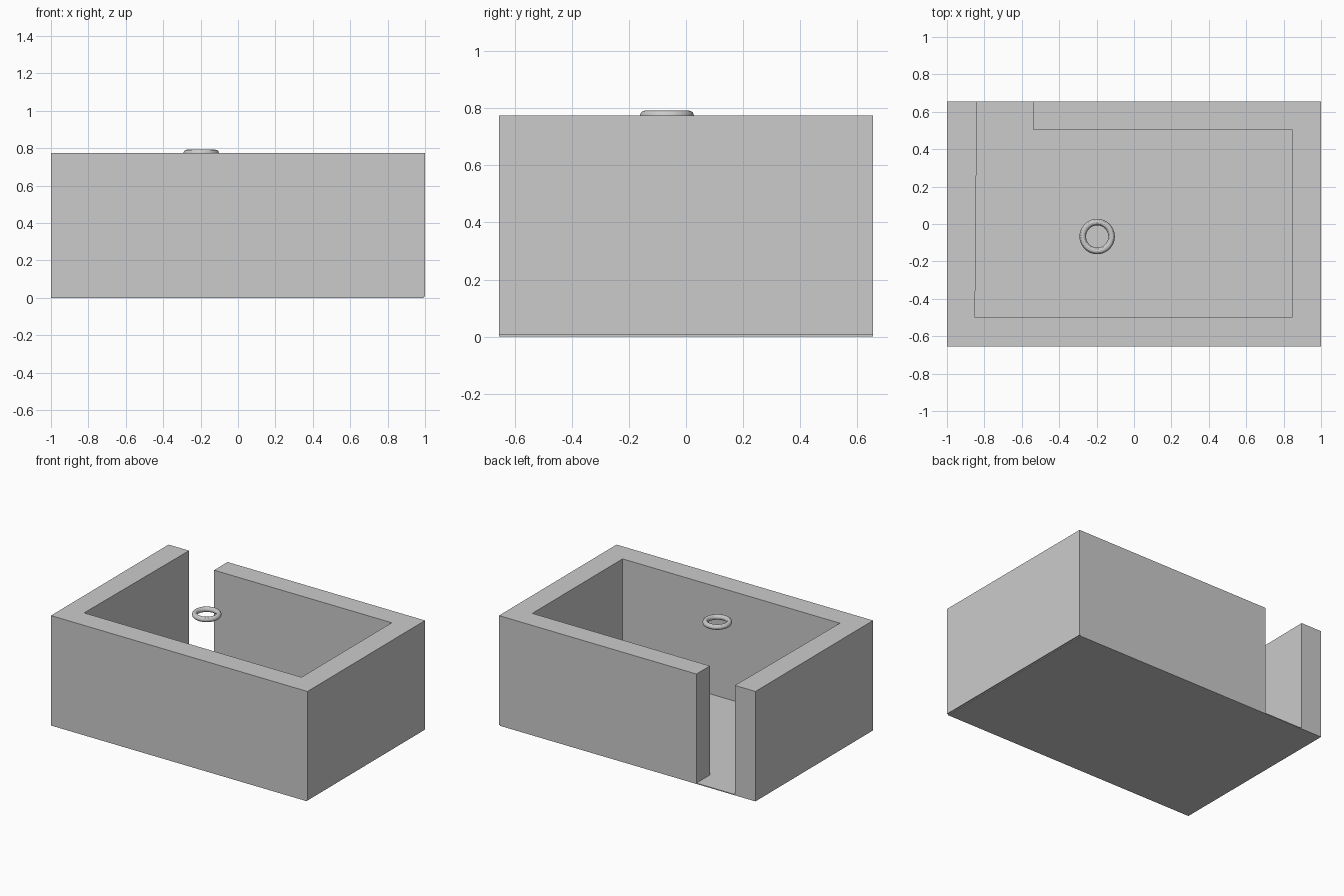
import bpy, bmesh

if "Cube" in bpy.data.objects:
    bpy.data.objects.remove(bpy.data.objects["Cube"])


def prism(name, outline, z0, z1):
    """Extrude a flat outline between two heights."""
    bm = bmesh.new()
    face = bm.faces.new([bm.verts.new((x, y, z0)) for x, y in outline])
    out = bmesh.ops.extrude_face_region(bm, geom=[face])
    top = [v for v in out["geom"] if isinstance(v, bmesh.types.BMVert)]
    bmesh.ops.translate(bm, verts=top, vec=(0, 0, z1 - z0))
    bmesh.ops.recalc_face_normals(bm, faces=bm.faces)
    mesh = bpy.data.meshes.new(name)
    bm.to_mesh(mesh)
    bm.free()
    obj = bpy.data.objects.new(name, mesh)
    bpy.context.collection.objects.link(obj)
    return obj


# Continuous wall running around the room, open at the back-left doorway
prism("walls", [
    (-1, 0.655), (-1, -0.655), (1, -0.655), (1, 0.655),
    (-0.54, 0.655), (-0.54, 0.505), (0.845, 0.505), (0.845, -0.5),
    (-0.85, -0.5), (-0.84, 0.655),
], 0.006, 0.775)

# Thin floor sheet, slightly short of the right wall's outer face
prism("floor", [(-1, -0.655), (0.992, -0.655), (0.992, 0.655), (-1, 0.655)], 0, 0.006)

# Ring hovering level with the wall tops
bpy.ops.mesh.primitive_torus_add(
    location=(-0.197, -0.067, 0.774), major_radius=0.077, minor_radius=0.0175,
    major_segments=48, minor_segments=12)
ring = bpy.context.object
ring.name = "ceiling_ring"
bpy.ops.object.shade_smooth_by_angle()
